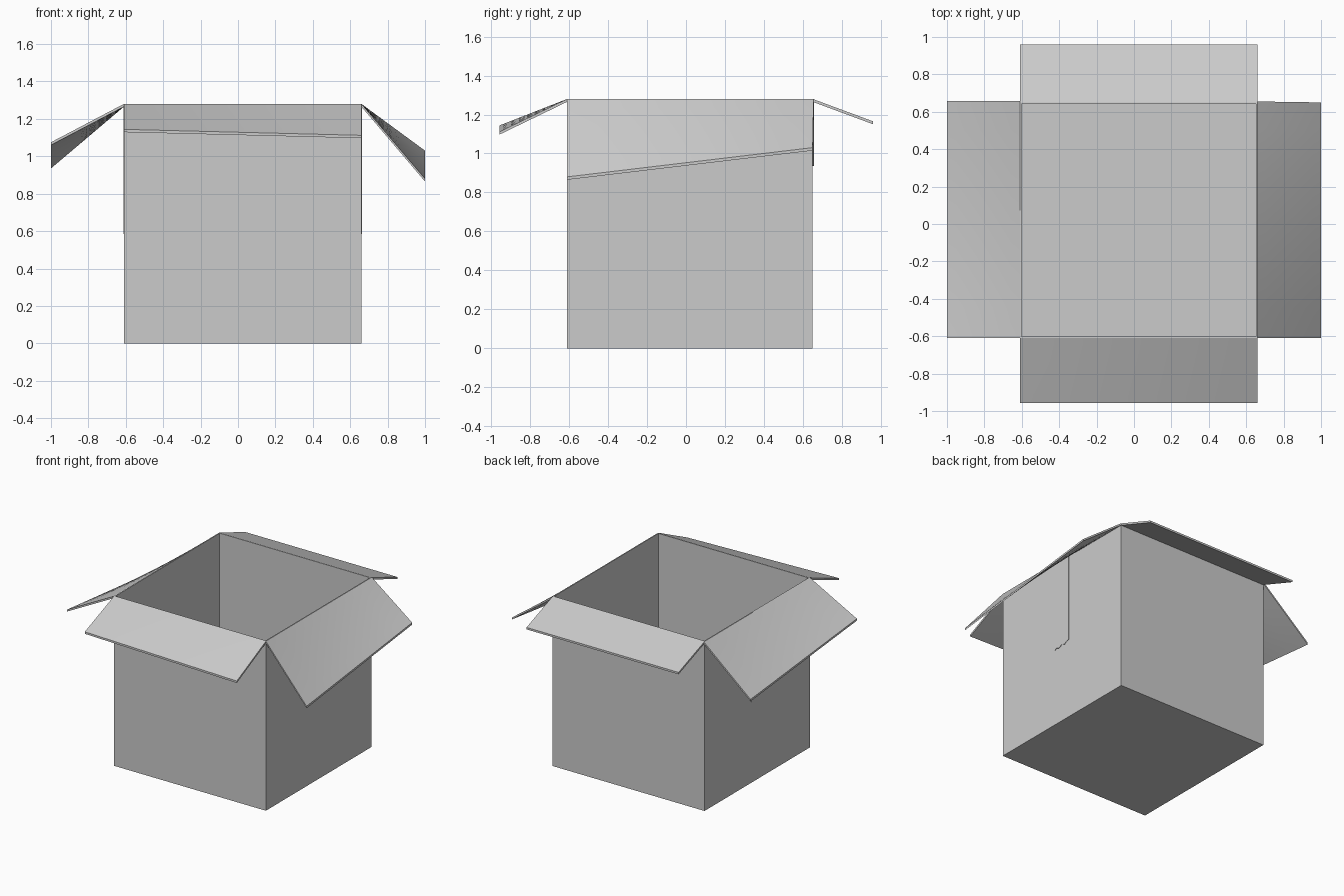
import bpy, bmesh
from mathutils import Vector

if "Cube" in bpy.data.objects:
    bpy.data.objects.remove(bpy.data.objects["Cube"])

X0, X1, Y0, Y1, H = -0.61, 0.66, -0.61, 0.65, 1.28
T = 0.011   # board thickness


def finish(name, bm, smooth=False):
    bmesh.ops.recalc_face_normals(bm, faces=bm.faces)
    me = bpy.data.meshes.new(name)
    bm.to_mesh(me)
    bm.free()
    ob = bpy.data.objects.new(name, me)
    bpy.context.collection.objects.link(ob)
    if smooth:
        bpy.ops.object.select_all(action='DESELECT')
        ob.select_set(True)
        bpy.context.view_layer.objects.active = ob
        bpy.ops.object.shade_smooth_by_angle()
    return ob


def prism(name, face_points, offset, smooth=False):
    """Extrude a sheet given as a list of polygons sharing points."""
    bm = bmesh.new()
    for poly in face_points:
        bm.faces.new([bm.verts.new(p) for p in poly])
    bmesh.ops.remove_doubles(bm, verts=bm.verts, dist=1e-5)
    r = bmesh.ops.extrude_face_region(bm, geom=bm.faces[:], use_keep_orig=True)
    moved = [g for g in r['geom'] if isinstance(g, bmesh.types.BMVert)]
    bmesh.ops.translate(bm, verts=moved, vec=offset)
    return finish(name, bm, smooth)


def flap(name, a, b, tip_b, tip_a, n=8):
    """Slightly twisted board between a hinge line a-b and its free edge."""
    a, b, tb, ta = map(Vector, (a, b, tip_b, tip_a))

    def pt(i, j):
        u, v = i / n, j / n
        return a.lerp(b, u).lerp(ta.lerp(tb, u), v)
    quads = [(pt(i, j), pt(i + 1, j), pt(i + 1, j + 1), pt(i, j + 1))
             for i in range(n) for j in range(n)]
    prism(name, quads, (0, 0, -0.015), True)


# Open box body: cube with an inset rim and a sunk interior
bm = bmesh.new()
bmesh.ops.create_cube(bm, size=1)
for v in bm.verts:
    v.co = (X1 if v.co.x > 0 else X0, Y1 if v.co.y > 0 else Y0, H if v.co.z > 0 else 0)
top = max(bm.faces, key=lambda f: f.calc_center_median().z)
bmesh.ops.inset_region(bm, faces=[top], thickness=T)
r = bmesh.ops.extrude_discrete_faces(bm, faces=[top])
floor = r['faces'][0]
rim = [v for v in bm.verts if v.co.z > H - 1e-4
       and X0 + T / 2 < v.co.x < X1 - T / 2 and v not in floor.verts]
bmesh.ops.translate(bm, verts=floor.verts[:], vec=(0, 0, T - H))
finish("box_body", bm)

# Four open flaps, each hanging at its own slant
flap("front_flap", (X0, Y0, H), (X1, Y0, H), (X1, -0.957, 1.112), (X0, -0.957, 1.144))
flap("back_flap", (X0, Y1, H), (X1, Y1, H), (X1, 0.96, 1.165), (X0, 0.96, 1.165))
flap("right_flap", (X1, Y0, H), (X1, Y1 + 0.005, H), (1.0, Y1, 1.03), (1.0, Y0, 0.88))
flap("left_flap", (X0, Y0, H), (X0, Y1 + 0.008, H), (-1.0, Y1 + 0.008, 0.95), (-1.0, Y0, 1.075))

# Tape strips with torn ends on the two side walls
tear = [(0.095, 0.61), (0.07, 0.605), (0.05, 0.59), (0.02, 0.60),
        (-0.01, 0.585), (-0.035, 0.595), (-0.055, 0.585)]
for name, x, s in (("right_tape", X1, 1), ("left_tape", X0, -1)):
    outline = [(x, y, z) for y, z in tear] + [(x, -0.055, 1.265), (x, 0.095, 1.265)]
    prism(name, [outline], (s * 0.003, 0, 0))
